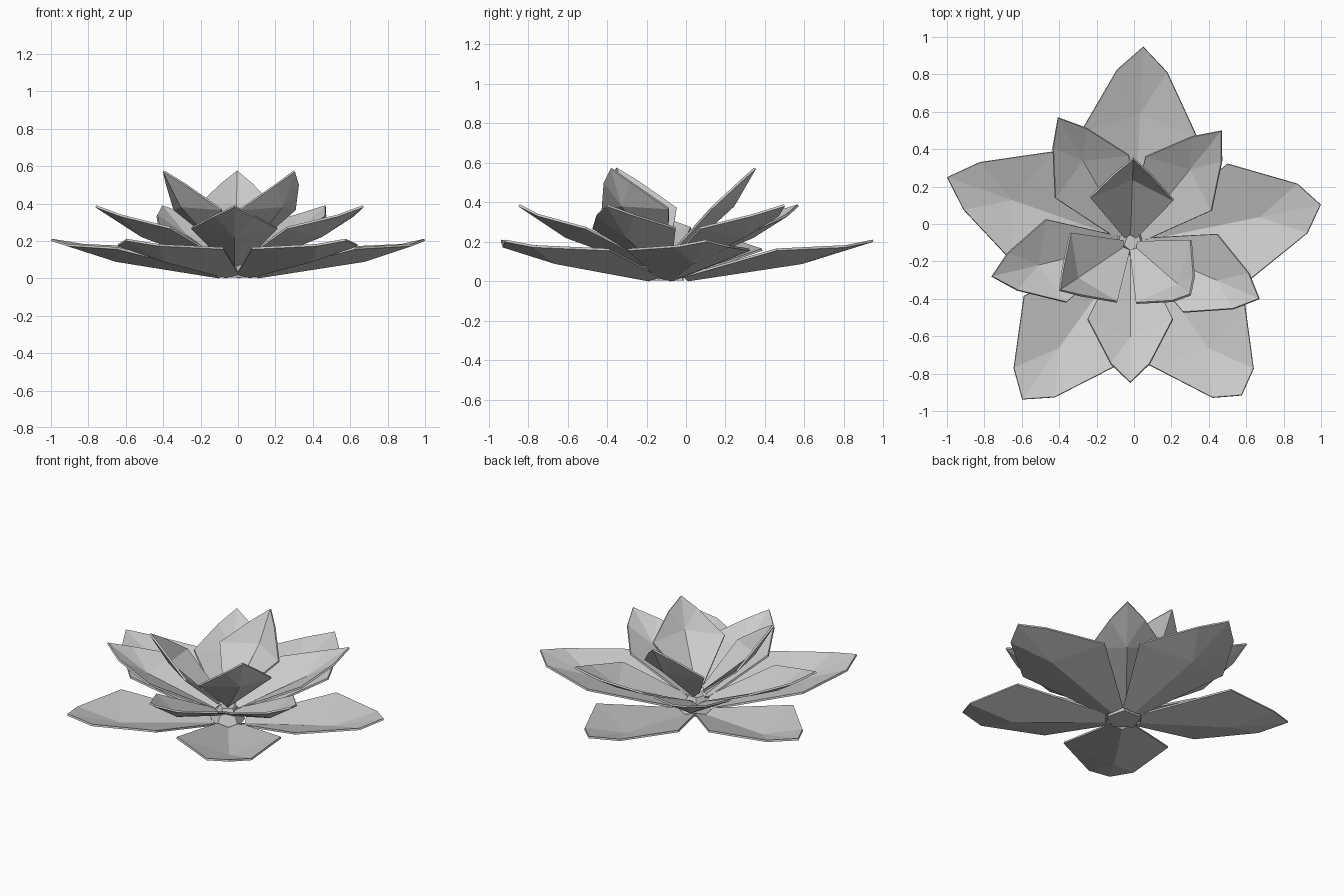
import bpy, bmesh
from math import radians, cos, sin

if "Cube" in bpy.data.objects:
    bpy.data.objects.remove(bpy.data.objects["Cube"])

THICK = 0.012


def petal(name, centre, angle, tip_r, base, wide, keel, shoulder, tip_z):
    """Faceted boat-shaped petal. base/wide/shoulder = (out, half width, z),
    keel = (base out, base z, fold out, fold z)."""
    a = radians(angle)
    bm = bmesh.new()

    def v(out, side, z):
        return bm.verts.new((centre[0] + out * cos(a) - side * sin(a),
                             centre[1] + out * sin(a) + side * cos(a), z))
    k0 = v(keel[0], 0, keel[1])
    k1 = v(keel[2], 0, keel[3])
    tip = v(tip_r, 0, tip_z)
    for s in (1, -1):
        b, w, sh = (v(p[0], s * p[1], p[2]) for p in (base, wide, shoulder))
        for f in ([k0, k1, w, b], [k1, sh, w], [k1, tip, sh]):
            bm.faces.new(f if s > 0 else f[::-1])
    bm.normal_update()
    mesh = bpy.data.meshes.new(name)
    bm.to_mesh(mesh)
    bm.free()
    ob = bpy.data.objects.new(name, mesh)
    bpy.context.collection.objects.link(ob)
    mod = ob.modifiers.new("thickness", 'SOLIDIFY')
    mod.thickness = THICK
    mod.offset = 1
    return ob


# outer ring: five wide, nearly flat petals
for i, (ang, r) in enumerate([(11.5, 1.02), (87.3, 1.05), (160.7, 1.06),
                              (234.5, 1.03), (305.2, 1.0)]):
    petal(f"outer_petal_{i + 1}", (0, -0.1), ang, r,
          base=(0.09, 0.07, 0.02), wide=(0.575, 0.315, 0.155),
          keel=(0.11, 0.0, 0.69, 0.088), shoulder=(0.92, 0.135, 0.172), tip_z=0.2)

# middle ring: five raised petals
for i, (ang, r) in enumerate([(270, 0.75), (336.5, 0.755), (50.8, 0.775),
                              (120, 0.775), (193.7, 0.765)]):
    petal(f"middle_petal_{i + 1}", (-0.02, -0.1), ang, r,
          base=(0.05, 0.05, 0.08), wide=(0.41, 0.23, 0.265),
          keel=(0.07, 0.06, 0.51, 0.22), shoulder=(0.65, 0.105, 0.33), tip_z=0.38)

# inner ring: three steep petals
for i, (ang, r) in enumerate([(88, 0.455), (214, 0.46), (319, 0.43)]):
    petal(f"inner_petal_{i + 1}", (-0.02, -0.1), ang, r,
          base=(0.03, 0.035, 0.14), wide=(0.24, 0.225, 0.365),
          keel=(0.05, 0.11, 0.345, 0.38), shoulder=(0.38, 0.09, 0.5), tip_z=0.57)

# small five-sided core joining the petals
bpy.ops.mesh.primitive_cone_add(vertices=5, radius1=0.11, radius2=0.05, depth=0.1,
                                location=(-0.005, -0.1, 0.055),
                                rotation=(0, 0, radians(-38)))
bpy.context.object.name = "flower_core"
